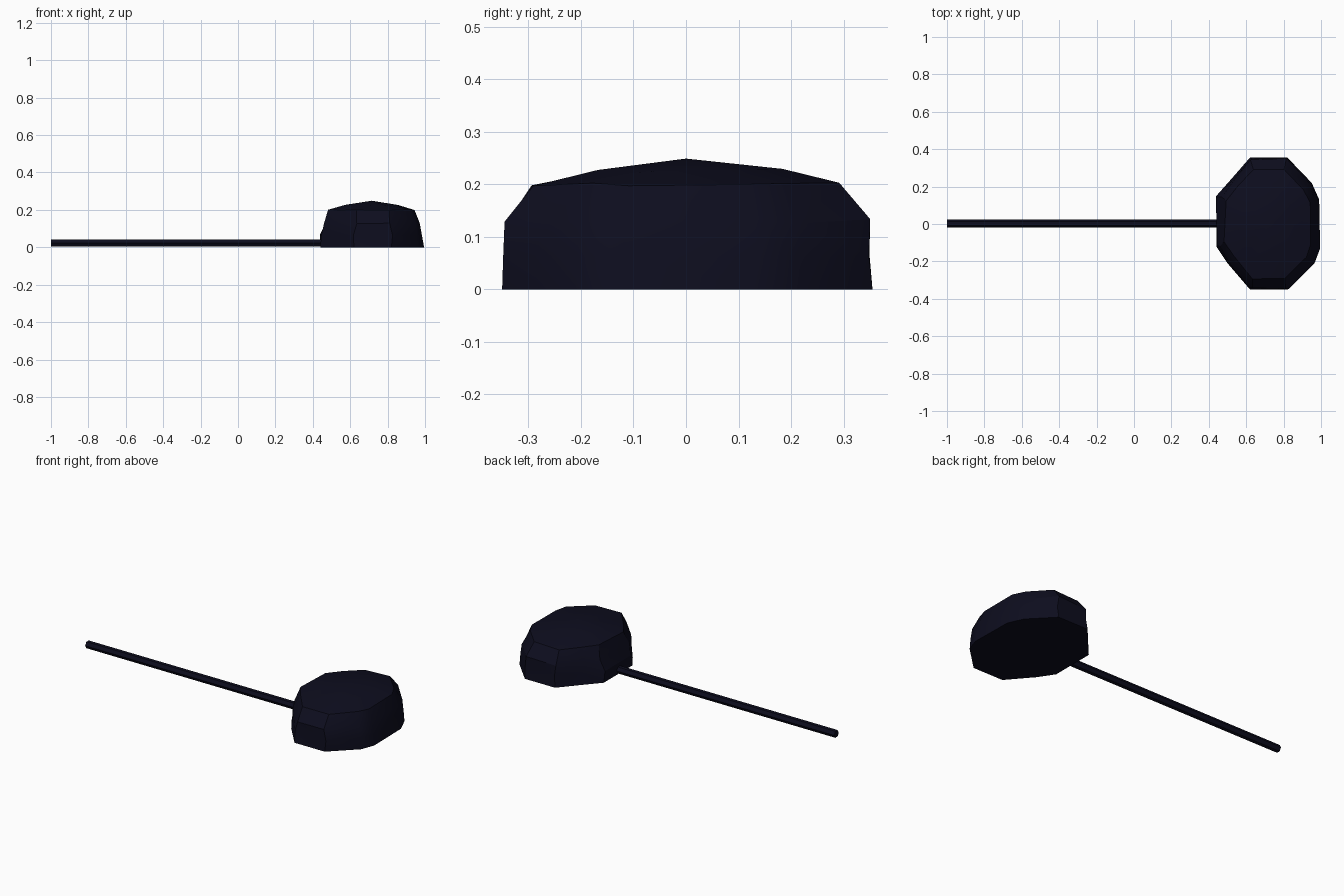
import bpy, bmesh, math, random
from mathutils import Matrix, Vector

random.seed(4)
cube = bpy.data.objects.get("Cube")
if cube:
    bpy.data.objects.remove(cube, do_unlink=True)


def material(name, colour):
    m = bpy.data.materials.new(name)
    m.use_nodes = True
    m.diffuse_color = colour
    m.node_tree.nodes["Principled BSDF"].inputs["Base Color"].default_value = colour
    return m


def add_object(name, bm, mat, angle):
    bmesh.ops.recalc_face_normals(bm, faces=bm.faces)
    mesh = bpy.data.meshes.new(name)
    bm.to_mesh(mesh)
    bm.free()
    mesh.materials.append(mat)
    obj = bpy.data.objects.new(name, mesh)
    bpy.context.collection.objects.link(obj)
    bpy.ops.object.select_all(action="DESELECT")
    obj.select_set(True)
    bpy.context.view_layer.objects.active = obj
    bpy.ops.object.shade_smooth_by_angle(angle=math.radians(angle))
    return obj


navy = material("dark navy", (0.004, 0.004, 0.013, 1))

# Faceted stone head: a footprint lofted through shrinking rings
outline = [(0.62, 0.355), (0.82, 0.355), (0.95, 0.22), (0.99, 0.13),
           (0.995, -0.13), (0.965, -0.21), (0.82, -0.35), (0.62, -0.35),
           (0.50, -0.21), (0.44, -0.12), (0.44, 0.15), (0.52, 0.24)]
centre = Vector((0.715, 0))
# height, x scale, y scale, jitter
rings = [(0, 1, 1, 0), (0.065, 0.985, 0.98, 0.008), (0.13, 0.92, 0.97, 0.008),
         (0.2, 0.83, 0.83, 0.006), (0.226, 0.5, 0.5, 0.008)]

bm = bmesh.new()
loops = []
for z, sx, sy, amount in rings:
    loop = []
    for x, y in outline:
        j = [random.uniform(-amount, amount) for _ in range(3)]
        loop.append(bm.verts.new((centre.x + (x - centre.x) * sx + j[0],
                                  y * sy + j[1], z + j[2] * 0.5)))
    loops.append(loop)
n = len(outline)
for low, high in zip(loops, loops[1:]):
    for i in range(n):
        k = (i + 1) % n
        bm.faces.new((low[i], low[k], high[k], high[i]))
peak = bm.verts.new((centre.x, 0, 0.249))
for i in range(n):
    bm.faces.new((loops[-1][i], loops[-1][(i + 1) % n], peak))
bm.faces.new(list(reversed(loops[0])))
bmesh.ops.triangulate(bm, faces=[f for f in bm.faces if len(f.verts) == 4])
add_object("stone_head", bm, navy, 30)

# Six-sided shaft lying on the ground, running into the head
bm = bmesh.new()
start, end = -1.0, 0.6
turn = Matrix.Rotation(math.radians(90), 4, "Y")
bmesh.ops.create_cone(bm, cap_ends=True, segments=6, radius1=0.022, radius2=0.022,
                      depth=end - start,
                      matrix=Matrix.Translation(((start + end) / 2, 0.003, 0.022)) @ turn)
add_object("shaft", bm, navy, 30)
